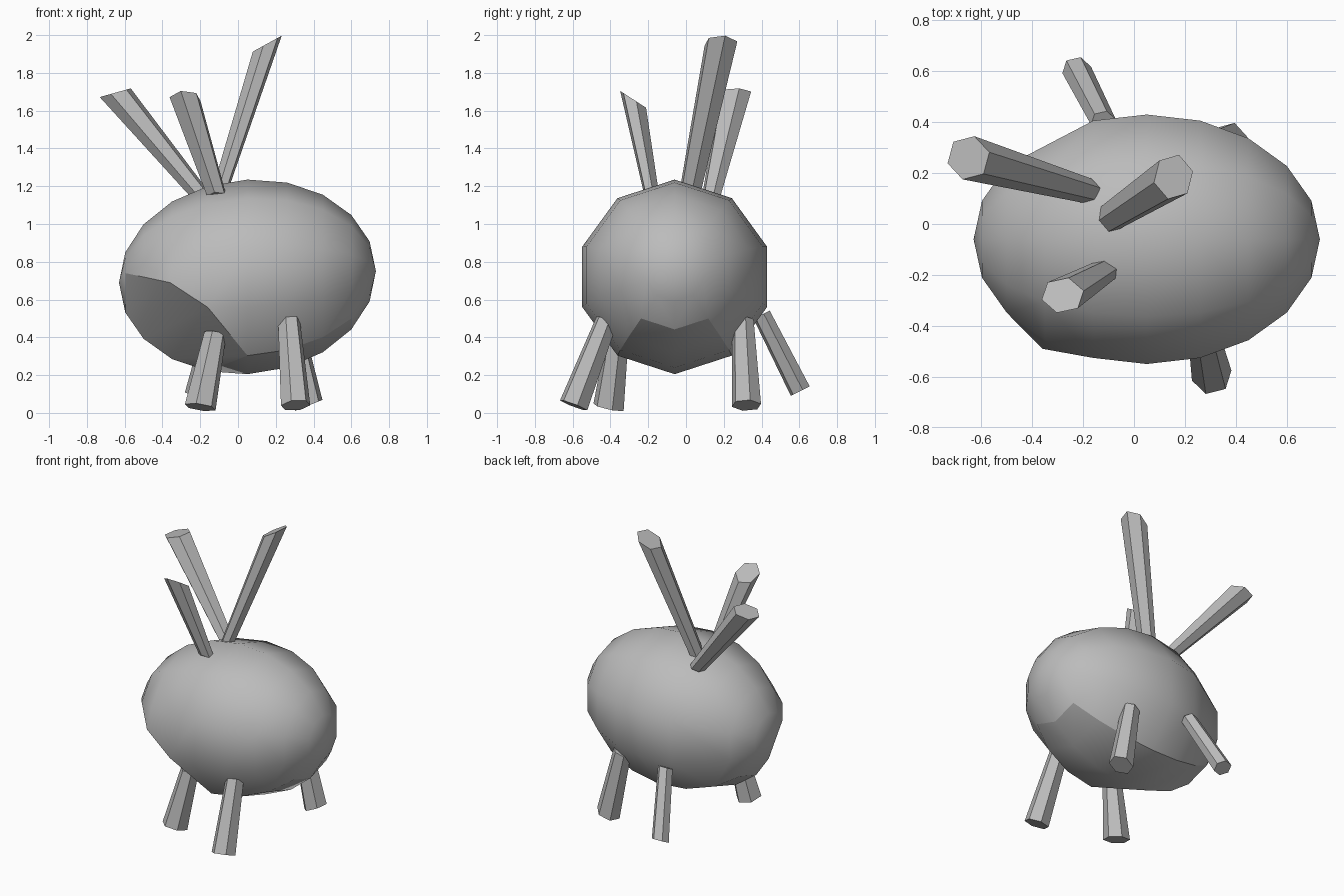
import bpy, bmesh, math
from mathutils import Vector, Matrix

if "Cube" in bpy.data.objects:
    bpy.data.objects.remove(bpy.data.objects["Cube"])

grey = bpy.data.materials.new("plain_grey")
grey.diffuse_color = (0.5, 0.5, 0.5, 1)
grey.use_nodes = True
grey.node_tree.nodes["Principled BSDF"].inputs["Base Color"].default_value = grey.diffuse_color


def finish(bm, name, smooth_angle=None):
    mesh = bpy.data.meshes.new(name)
    bm.to_mesh(mesh)
    bm.free()
    mesh.materials.append(grey)
    obj = bpy.data.objects.new(name, mesh)
    bpy.context.collection.objects.link(obj)
    return obj


# Body: ten-sided ellipsoid lying along x, with corners left out to make flat facets
CENTRE = Vector((0.05, -0.06, 0.72))
LEFT_OUT = {(6, 1), (7, 1), (8, 1), (8, 2), (9, 1), (9, 2), (7, 7), (7, 8)}
bm = bmesh.new()
for k in range(11):
    t = math.pi * k / 10
    for j in range(10 if 0 < k < 10 else 1):
        if (k, j) in LEFT_OUT:
            continue
        a = math.tau * j / 10
        x = 0.68 * math.cos(t)
        p = Vector((x, -0.515 * math.sin(t) * math.sin(a),
                    -0.515 * math.sin(t) * math.cos(a) + 0.045 * x)) + CENTRE
        if (k, j) == (7, 2):
            p = Vector((-0.36, -0.49, 0.69))
        bm.verts.new(p)
bmesh.ops.convex_hull(bm, input=bm.verts)
bmesh.ops.dissolve_limit(bm, angle_limit=0.01, verts=bm.verts, edges=bm.edges)
bmesh.ops.recalc_face_normals(bm, faces=bm.faces)

# Facet groups: soft shell, flat front-left chip, flat underside
chip = Vector((-0.44, -0.61, -0.66)).normalized()


def group(f):
    c = f.calc_center_median()
    if c.x < -0.05 and f.normal.dot(chip) > 0.85:
        return 1
    d = c - CENTRE
    if -0.5 < c.x < 0.6 and math.atan2(abs(d.y), -d.z) < math.radians(36):
        return 2
    return 0


for f in bm.faces:
    f.smooth = True
for e in bm.edges:
    e.smooth = len({group(f) for f in e.link_faces}) == 1
finish(bm, "body")


# Tapered six-sided rod whose ends lie square to a chosen direction
def rod(name, base, tip, r_base, r_tip, normal):
    turn = Vector((0, 0, 1)).rotation_difference(Vector(normal).normalized()).to_matrix()
    bm = bmesh.new()
    rings = []
    for centre, r in ((base, r_base), (tip, r_tip)):
        rings.append([bm.verts.new(Vector(centre) + turn @ Vector(
            (r * math.cos(math.tau * i / 6 + 0.25), r * math.sin(math.tau * i / 6 + 0.25), 0)))
            for i in range(6)])
    for i in range(6):
        n = (i + 1) % 6
        bm.faces.new((rings[0][i], rings[0][n], rings[1][n], rings[1][i]))
    bm.faces.new(rings[0])
    bm.faces.new(rings[1])
    bmesh.ops.recalc_face_normals(bm, faces=bm.faces)
    finish(bm, name)


# Horns on top
rod("left_horn", (-0.18, 0.13, 1.13), (-0.65, 0.26, 1.695), 0.05, 0.088, (-0.28, 0, 1))
rod("front_horn", (-0.11, -0.18, 1.14), (-0.28, -0.28, 1.66), 0.055, 0.085, (0, 0.65, 1))
rod("right_horn", (-0.1, 0.02, 1.16), (0.155, 0.185, 1.955), 0.06, 0.09, (-0.55, 0, 1))

# Legs underneath
rod("front_left_leg", (-0.12, -0.36, 0.42), (-0.2, -0.41, 0.03), 0.06, 0.085, (0.15, 0.22, 1))
rod("front_right_leg", (0.27, -0.42, 0.49), (0.305, -0.595, 0.04), 0.06, 0.08, (-0.1, 0.38, 1))
rod("back_right_leg", (0.28, 0.3, 0.49), (0.375, 0.32, 0.04), 0.06, 0.08, (-0.4, 0, 1))
rod("back_left_leg", (-0.12, 0.4, 0.52), (-0.225, 0.605, 0.115), 0.05, 0.058, (0, -0.5, 1))
